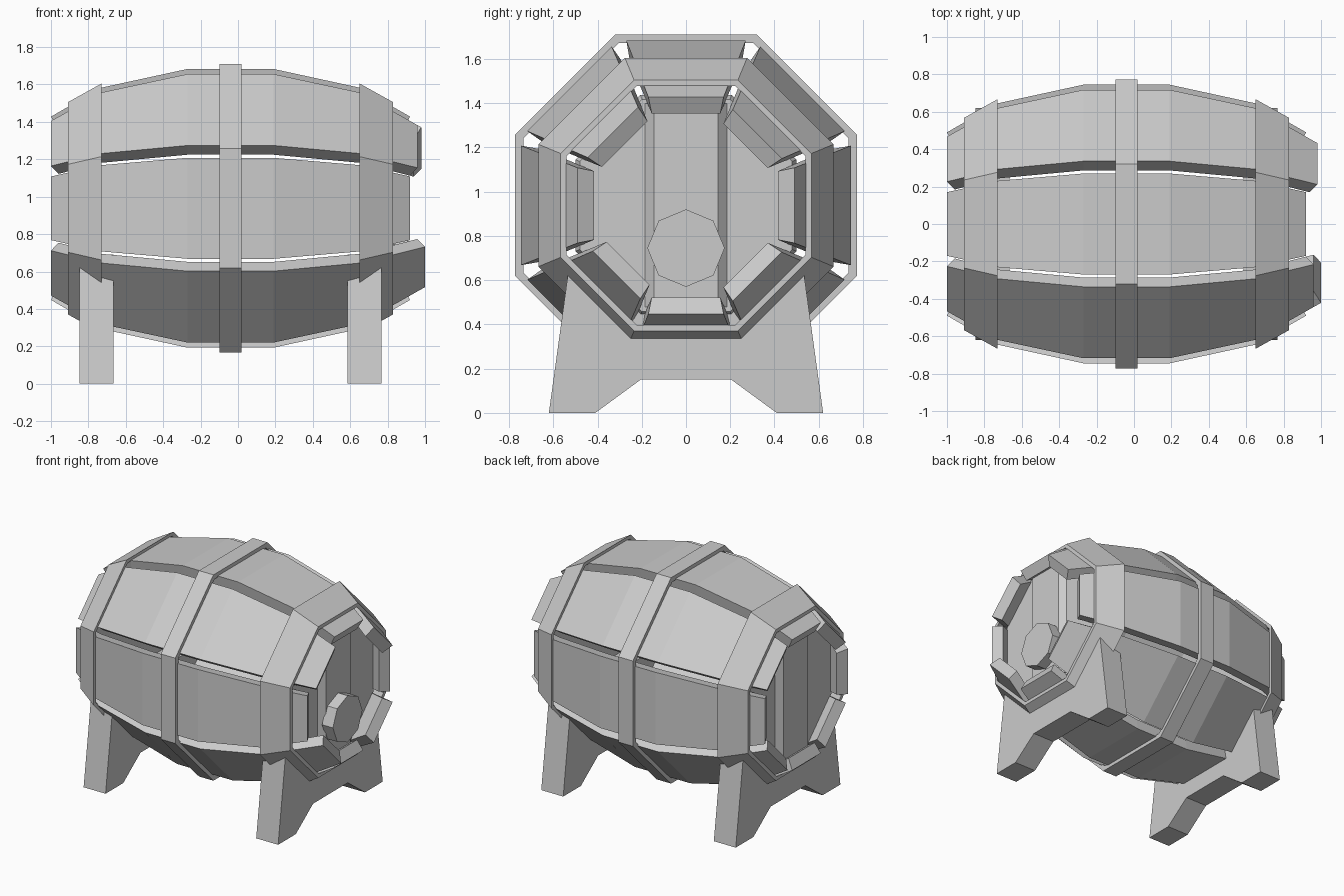
import bpy, bmesh, math
from math import sin, cos, tan, pi

if "Cube" in bpy.data.objects:
    bpy.data.objects.remove(bpy.data.objects["Cube"], do_unlink=True)

CX, CZ = -0.04, 0.938          # barrel centre
SLOPE = 0.574                  # taper of the stave ends

grey = bpy.data.materials.new("light_grey")
grey.use_nodes = True
colour = (0.6, 0.6, 0.6, 1)
grey.diffuse_color = colour
grey.node_tree.nodes["Principled BSDF"].inputs["Base Color"].default_value = colour


def loft(name, rings, caps=True, loop=False):
    """Skin a list of equal rings of points."""
    bm = bmesh.new()
    rows = [[bm.verts.new(p) for p in ring] for ring in rings]
    n = len(rows[0])
    pairs = list(zip(rows, rows[1:]))
    if loop:
        pairs.append((rows[-1], rows[0]))
    for a, b in pairs:
        for i in range(n):
            j = (i + 1) % n
            bm.faces.new((a[i], a[j], b[j], b[i]))
    if caps and not loop:
        bm.faces.new(rows[0])
        bm.faces.new(rows[-1])
    bmesh.ops.recalc_face_normals(bm, faces=bm.faces)
    mesh = bpy.data.meshes.new(name)
    bm.to_mesh(mesh)
    bm.free()
    mesh.materials.append(grey)
    obj = bpy.data.objects.new(name, mesh)
    bpy.context.collection.objects.link(obj)
    return obj


def place(x, r, w, a):
    """Point at radius r and sideways offset w on the barrel side at angle a."""
    return (CX + x, r * sin(a) + w * cos(a), CZ + r * cos(a) - w * sin(a))


def octagon(x, r):
    """Octagon with flat-to-centre distance r."""
    return [place(x, r, r * tan(pi / 8), k * pi / 4) for k in range(8)]


# Staves: eight bowed boards, some longer at the tapped end
def stave(name, a, end):
    path = [(-0.96, 0.49), (-0.69, 0.645), (-0.23, 0.745),
            (0.23, 0.745), (0.69, 0.645), (end, 0.645 - SLOPE * (end - 0.69))]
    rings = []
    for x, r in path:
        w = 0.17 + (r - 0.49) * 0.392
        tilt = 0.5 if abs(x) > 0.9 else 0
        t = 0.085
        xi = x - math.copysign(t * sin(tilt), x)
        ri = r - t * cos(tilt)
        rings.append([place(x, r, -w, a), place(x, r, w, a),
                      place(xi, ri, w - 0.015, a), place(xi, ri, 0.015 - w, a)])
    loft(name, rings)


stave_ends = {"top": 0.96, "top_back": 1.02, "back": 0.96, "bottom_back": 1.02,
              "bottom": 0.96, "bottom_front": 1.04, "front": 0.96, "top_front": 1.0}
for k, (side, end) in enumerate(stave_ends.items()):
    stave(side + "_stave", k * pi / 4, end)


# Hoops: one flat in the middle, one tapered near each end
def hoop(name, x0, r0, x1, r1, t):
    loft(name, [octagon(x0, r0), octagon(x1, r1),
                octagon(x1, r1 - t), octagon(x0, r0 - t)], loop=True)


hoop("middle_hoop", -0.06, 0.772, 0.06, 0.772, 0.037)
for s, side in ((-1, "right"), (1, "left")):
    hoop(side + "_hoop", s * 0.69, 0.667, s * 0.87, 0.567, 0.027)

    # Recessed end with a raised, bevelled centre plank
    loft(side + "_head", [octagon(s * 0.79, 0.5), octagon(s * 0.83, 0.48)])
    plank = []
    for x, w in ((0.80, 0.185), (0.83, 0.185), (0.87, 0.145)):
        plank.append([place(s * x, z, y, 0) for y, z in
                      ((-w, -0.46), (w, -0.46), (w, 0.46), (-w, 0.46))])
    loft(side + "_head_plank", plank)

    # Cradle leg, its top buried in the barrel
    half = [(0.525, 0.69), (0.62, 0), (0.41, 0), (0.205, 0.15)]
    outline = half + [(-y, z) for y, z in reversed(half)]
    loft(side + "_cradle", [[(CX + s * x, y, z) for y, z in outline]
                            for x in (0.625, 0.807)])

# Octagonal tap plug on the left end
plug = [[(x, 0.175 * cos(k * pi / 4), 0.745 + 0.175 * sin(k * pi / 4))
         for k in range(8)] for x in (0.82, 0.91)]
loft("tap_plug", plug)
